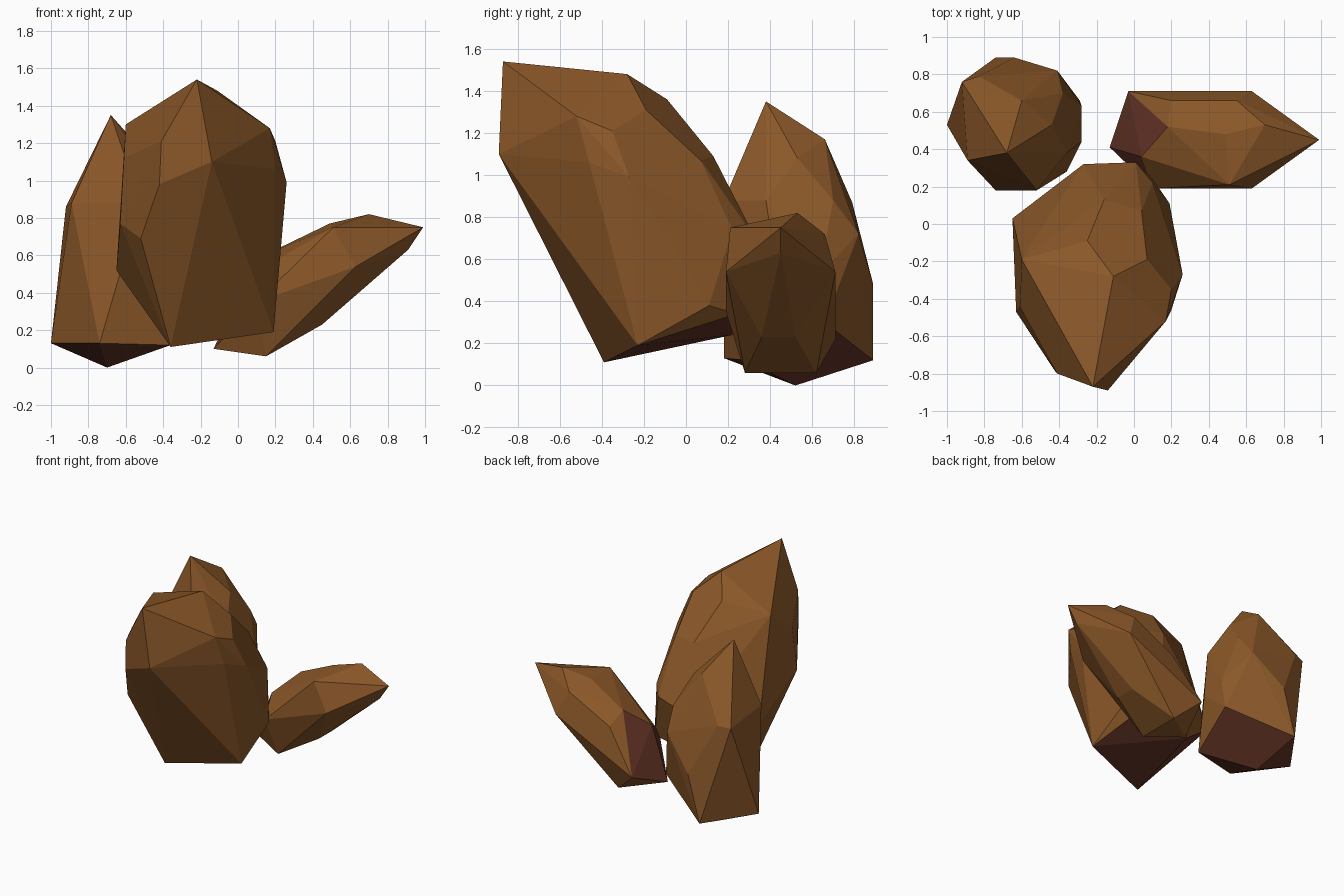
import bpy
import bmesh
import math
from mathutils import Vector

default_cube = bpy.data.objects.get("Cube")
if default_cube:
    bpy.data.objects.remove(default_cube, do_unlink=True)


def make_material(name, colour):
    material = bpy.data.materials.new(name)
    material.use_nodes = True
    rgba = (*colour, 1)
    material.diffuse_color = rgba
    shader = material.node_tree.nodes["Principled BSDF"]
    shader.inputs["Base Color"].default_value = rgba
    shader.inputs["Roughness"].default_value = 0.9
    return material


amber_brown = make_material("amber brown", (0.26, 0.098, 0.022))
dark_maroon = make_material("dark maroon", (0.13, 0.034, 0.02))


def faceted_crystal(name, base_direction, base_limit, tip, shoulder, waist, base):
    """Wrap the corner rings (in hundredths) in a convex faceted skin."""
    mesh_builder = bmesh.new()
    for ring in (tip, shoulder, waist, base):
        for corner in ring:
            mesh_builder.verts.new(Vector(corner) / 100)
    hull = bmesh.ops.convex_hull(mesh_builder, input=mesh_builder.verts[:])
    leftovers = {item for key in ("geom_interior", "geom_unused") for item in hull[key]
                 if isinstance(item, bmesh.types.BMVert)}
    bmesh.ops.delete(mesh_builder, geom=list(leftovers), context="VERTS")

    # Merge nearly coplanar triangles into broad cut facets
    bmesh.ops.dissolve_limit(mesh_builder, angle_limit=math.radians(6),
                             verts=mesh_builder.verts[:], edges=mesh_builder.edges[:])
    bmesh.ops.recalc_face_normals(mesh_builder, faces=mesh_builder.faces[:])

    # Facets at the broken root end take the dark colour
    direction = Vector(base_direction).normalized()
    for face in mesh_builder.faces:
        face.smooth = False
        face.material_index = int(face.normal.dot(direction) > base_limit)

    mesh = bpy.data.meshes.new(name)
    mesh_builder.to_mesh(mesh)
    mesh_builder.free()
    mesh.materials.append(amber_brown)
    mesh.materials.append(dark_maroon)
    crystal = bpy.data.objects.new(name, mesh)
    bpy.context.collection.objects.link(crystal)
    return crystal


# Large crystal leaning forward
faceted_crystal(
    "large_crystal", base_direction=(0, 0.4, -1), base_limit=0.7,
    tip=[(-22, -87, 154), (-11, -28, 148), (-25, -9, 136), (-60, -19, 130),
         (7, -19, 131), (17, -52, 128), (20, -35, 121)],
    shoulder=[(-14, -89, 110), (-41, -80, 121), (-42, -79, 98), (-61, -44, 112),
              (20, -46, 106), (26, -27, 99), (4, 7, 107), (-16, 13, 109)],
    waist=[(-52, -62, 69), (-63, -47, 77), (-65, 3, 52), (-27, 32, 60),
           (1, 33, 70), (10, 22, 74), (20, -6, 60)],
    base=[(-36, -39, 11), (19, -23, 19), (19, 11, 38), (10, 24, 34),
          (-30, 22, 24)],
)

# Upright crystal at the back
faceted_crystal(
    "upright_crystal", base_direction=(0.1, 0.4, -1), base_limit=0.55,
    tip=[(-68, 38, 135), (-60, 66, 117), (-44, 53, 108)],
    shoulder=[(-89, 34, 88), (-52, 18, 88), (-36, 38, 88), (-38, 70, 88),
              (-83, 79, 87), (-92, 76, 86)],
    waist=[(-41, 82, 72), (-64, 89, 48), (-28, 63, 52), (-28, 44, 48),
           (-29, 66, 30)],
    base=[(-74, 18, 13), (-100, 53, 13), (-36, 28, 12), (-74, 89, 12),
          (-70, 52, 0)],
)

# Small crystal leaning out to the side
faceted_crystal(
    "leaning_crystal", base_direction=(-1, 0, -0.2), base_limit=0.6,
    tip=[(99, 45, 75), (70, 53, 82), (91, 45, 63)],
    shoulder=[(49, 48, 77), (51, 21, 75), (63, 19, 54), (55, 66, 72),
              (63, 71, 54)],
    waist=[(18, 52, 62), (4, 36, 48), (10, 19, 35), (20, 66, 54),
           (45, 36, 23), (45, 52, 23)],
    base=[(-3, 71, 22), (-13, 41, 10), (15, 28, 6), (15, 62, 6)],
)
